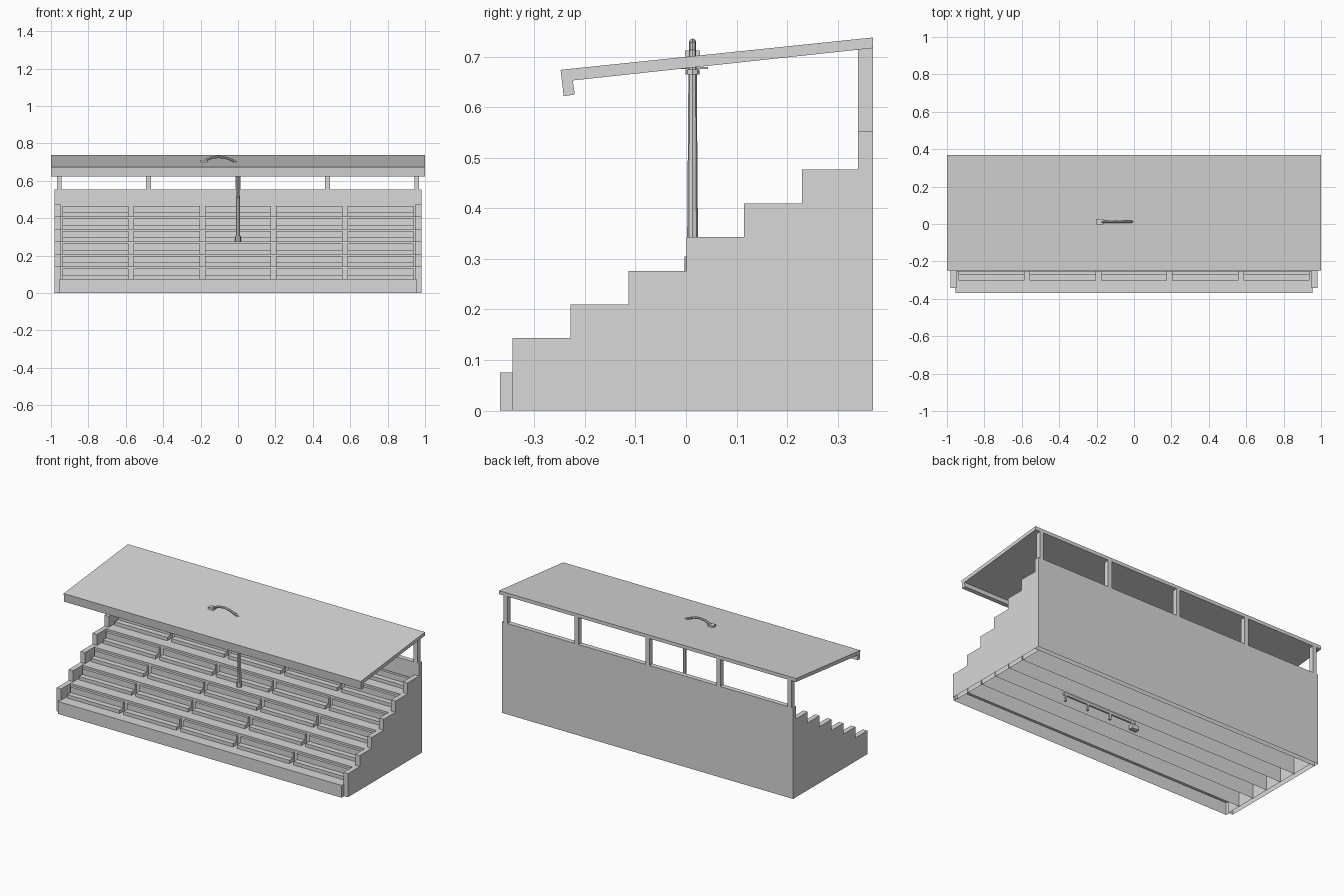
import bpy, bmesh, math
from mathutils import Vector

if "Cube" in bpy.data.objects:
    bpy.data.objects.remove(bpy.data.objects["Cube"])

grey = bpy.data.materials.new("concrete_grey")
grey.diffuse_color = (0.69, 0.69, 0.69, 1)
grey.use_nodes = True
grey.node_tree.nodes["Principled BSDF"].inputs["Base Color"].default_value = grey.diffuse_color


def finish(name, bm):
    bmesh.ops.recalc_face_normals(bm, faces=bm.faces)
    me = bpy.data.meshes.new(name)
    bm.to_mesh(me)
    bm.free()
    me.materials.append(grey)
    ob = bpy.data.objects.new(name, me)
    bpy.context.collection.objects.link(ob)
    return ob


def extrude(name, profile, x0, x1, open_base=False):
    """Extrude a (y, z) outline along x, optionally leaving out the face on the ground."""
    bm = bmesh.new()
    face = bm.faces.new([bm.verts.new((x0, y, z)) for y, z in profile])
    res = bmesh.ops.extrude_face_region(bm, geom=[face], use_keep_orig=True)
    moved = [v for v in res["geom"] if isinstance(v, bmesh.types.BMVert)]
    bmesh.ops.translate(bm, verts=moved, vec=(x1 - x0, 0, 0))
    bmesh.ops.recalc_face_normals(bm, faces=bm.faces)
    if open_base:
        ground = [f for f in bm.faces if all(v.co.z < 1e-4 for v in f.verts)]
        bmesh.ops.delete(bm, geom=ground, context="FACES")
    return finish(name, bm)


def box(name, x0, x1, y0, y1, z0, z1, open_base=False):
    return extrude(name, [(y0, z0), (y1, z0), (y1, z1), (y0, z1)], x0, x1, open_base)


def rod(name, a, b, r0, r1, sides=8):
    """Tapered rod between two points."""
    a, b = Vector(a), Vector(b)
    bm = bmesh.new()
    bmesh.ops.create_cone(bm, cap_ends=True, segments=sides, radius1=r0, radius2=r1, depth=(b - a).length)
    rot = (b - a).to_track_quat("Z", "Y").to_matrix()
    bmesh.ops.rotate(bm, verts=bm.verts, matrix=rot)
    bmesh.ops.translate(bm, verts=bm.verts, vec=(a + b) / 2)
    return finish(name, bm)


RUN, RISE, ROWS = 0.1145, 0.067, 6
FRONT, BACK, BACK_IN = -0.368, 0.37, 0.34

# Terrace steps: thin risers reaching the ground, each with its tread
for k in range(ROWS):
    y0, z = FRONT + RUN * k, 0.075 + RISE * k
    y1 = y0 + RUN if k < ROWS - 1 else BACK_IN
    bm = bmesh.new()
    rows = [[bm.verts.new((x, y, h)) for x in (-0.955, 0.955)] for y, h in ((y0, 0), (y0, z), (y1, z))]
    for a, b in zip(rows, rows[1:]):
        bm.faces.new((a[0], a[1], b[1], b[0]))
    # Ends of the lowest step, which stands out past the side walls
    if k == 0:
        for s in (-0.955, 0.955):
            bm.faces.new([bm.verts.new((s, y, h)) for y, h in
                          ((y0, 0), (-0.343, 0), (-0.343, z), (y0, z))])
        bmesh.ops.remove_doubles(bm, verts=bm.verts, dist=1e-5)
    finish("terrace_step", bm)

# Stepped side walls
wall = [(-0.343, 0.0)]
for k in range(ROWS):
    z = 0.143 + 0.0667 * k
    y_end = -0.343 + RUN * (k + 1) if k < ROWS - 1 else BACK_IN
    wall += [(-0.343 + RUN * k, z), (y_end, z)]
wall.append((BACK_IN, 0.0))
for s, side in ((-1, "left"), (1, "right")):
    extrude(side + "_side_wall", wall, s * 0.95, s * 0.98, True)

# Back wall
box("back_wall", -0.98, 0.98, BACK_IN, BACK, 0, 0.553, True)

# Benches: five per row, a low seat with an upright back panel
for k in range(ROWS):
    y0, z0 = FRONT + 0.066 + RUN * k, 0.075 + RISE * k
    y1 = FRONT + RUN * (k + 1)
    for c in range(5):
        xc = (c - 2) * 0.381
        extrude("bench", [(y0, z0), (y1, z0), (y1, z0 + 0.055), (y1 - 0.016, z0 + 0.055),
                          (y1 - 0.016, z0 + 0.021), (y0, z0 + 0.021)], xc - 0.177, xc + 0.177)

# Rear roof posts
for c in range(5):
    xc = (c - 2) * 0.478
    box("roof_post", xc - 0.013, xc + 0.013, BACK_IN, BACK, 0.553, 0.718)

# Sloped roof with front lip
extrude("roof", [(-0.248, 0.674), (BACK, 0.738), (BACK, 0.717), (-0.224, 0.653),
                 (-0.220, 0.625), (-0.242, 0.622)], -1, 1)

# Lamp post standing on the steps
rod("lamp_foot", (0, 0.013, 0.276), (0, 0.013, 0.305), 0.016, 0.016)
rod("lamp_pole", (0, 0.013, 0.30), (0, 0.013, 0.70), 0.011, 0.008)
rod("lamp_collar", (0, 0.013, 0.665), (0, 0.013, 0.675), 0.014, 0.014)

# Curved lamp arm and head above the roof
arm = [(0.0, 0.69), (-0.025, 0.708), (-0.06, 0.722), (-0.10, 0.729), (-0.14, 0.724), (-0.175, 0.71)]
for (xa, za), (xb, zb) in zip(arm, arm[1:]):
    rod("lamp_arm", (xa, 0.013, za), (xb, 0.013, zb), 0.007, 0.007)
box("lamp_head", -0.20, -0.163, -0.002, 0.028, 0.68, 0.712)
box("lamp_shade", -0.205, -0.158, -0.018, 0.044, 0.676, 0.68)

# Service rail beneath the steps
box("under_rail", 0.0, 0.5, 0.0, 0.012, 0.04, 0.055)
for i in range(4):
    xc = 0.02 + i * 0.155
    box("under_rail_leg", xc - 0.006, xc + 0.006, 0.0, 0.012, 0.005, 0.045)
box("under_rail_foot", -0.02, 0.03, -0.008, 0.02, 0.005, 0.03)
